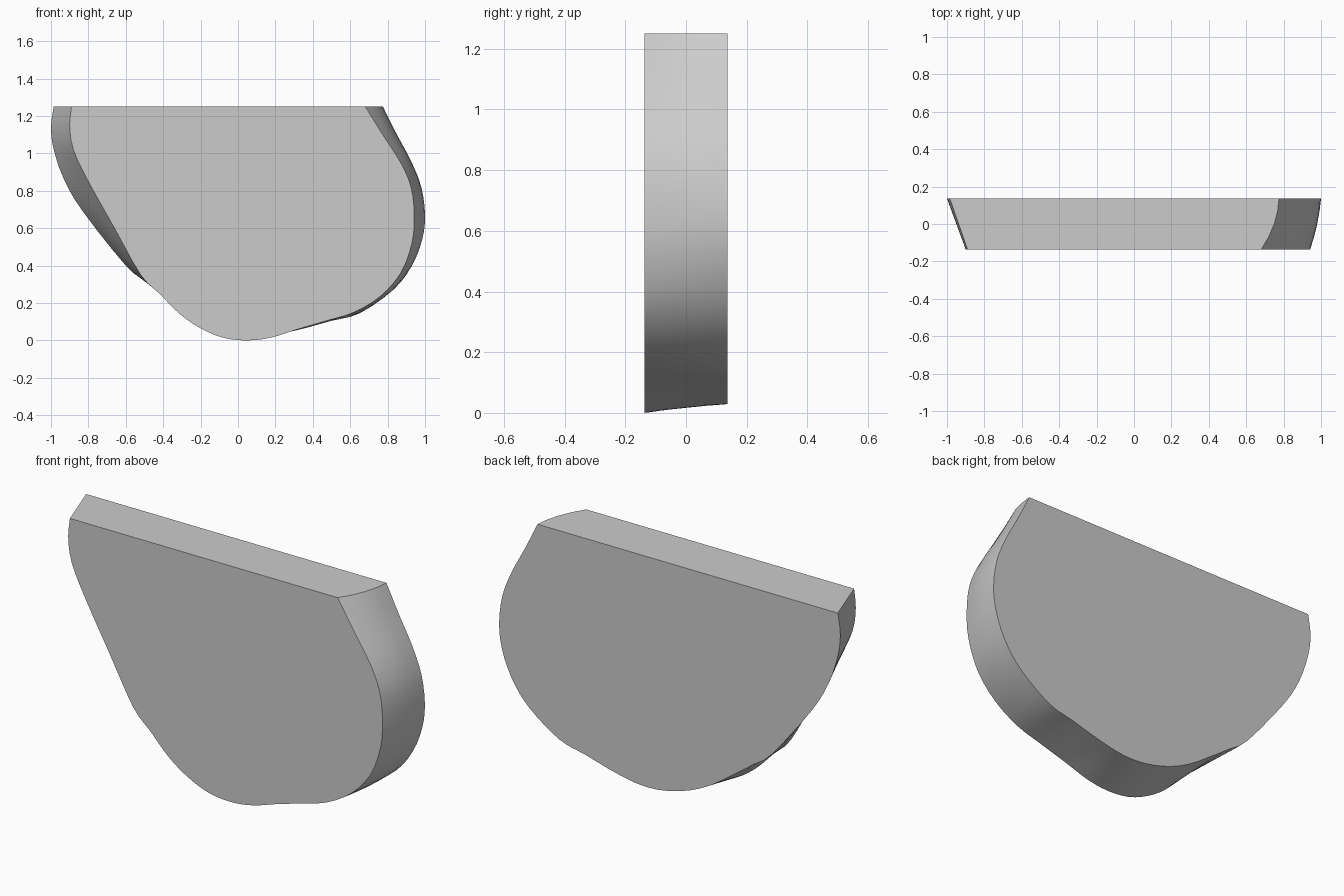
import bpy, bmesh
from mathutils import Vector

if "Cube" in bpy.data.objects:
    bpy.data.objects.remove(bpy.data.objects["Cube"])

# Outlines (x, z) of the two flat faces, matched point for point, left top to right top
FRONT = [(-.89, 1.25), (-.90, 1.15), (-.88, 1.02), (-.80, .85), (-.66, .60), (-.52, .35),
         (-.42, .25), (-.31, .14), (-.20, .065), (-.08, .015), (.05, 0), (.18, .016),
         (.32, .06), (.48, .107), (.62, .15), (.76, .235), (.87, .36), (.93, .52),
         (.942, .67), (.925, .82), (.87, .95), (.78, 1.09), (.68, 1.25)]
BACK = [(-.985, 1.25), (-1, 1.14), (-.985, 1.02), (-.93, .86), (-.83, .69), (-.60, .40),
        (-.49, .315), (-.38, .235), (-.25, .145), (-.12, .08), (.03, .038), (.17, .03),
        (.32, .056), (.50, .105), (.65, .145), (.83, .27), (.93, .40), (.985, .54),
        (1, .67), (.98, .82), (.925, .96), (.85, 1.10), (.775, 1.25)]
Y0, Y1, STEPS = -.136, .136, 4


def smooth(pts, n=3):
    """Catmull-Rom curve through the points."""
    p = [Vector(q) for q in pts]
    p = [2 * p[0] - p[1]] + p + [2 * p[-1] - p[-2]]
    out = []
    for a, b, c, d in zip(p, p[1:], p[2:], p[3:]):
        for i in range(n):
            t = i / n
            out.append(.5 * (2 * b + (c - a) * t + (2 * a - 5 * b + 4 * c - d) * t * t
                             + (3 * b - a - 3 * c + d) * t ** 3))
    return out + [p[-2]]


# Loft between the faces, with a slight bulge on the right flank
bm = bmesh.new()
rings = []
front, back = smooth(FRONT), smooth(BACK)
for k in range(STEPS + 1):
    t = k / STEPS
    ring = []
    for a, b in zip(front, back):
        q = a.lerp(b, t)
        if q.x > .6:
            q.x += 4 * t * (1 - t) * (.008 + .014 * max(0, (q.y - .65) / .6))
        ring.append(bm.verts.new((q.x, Y0 + (Y1 - Y0) * t, max(q.y, 0))))
    rings.append(ring)
for r, s in zip(rings, rings[1:]):
    for i in range(len(r) - 1):
        bm.faces.new((r[i], r[i + 1], s[i + 1], s[i]))

# Flat front, back and top
bm.faces.new(rings[0])
bm.faces.new(rings[-1])
bm.faces.new([r[0] for r in rings] + [r[-1] for r in reversed(rings)])
bmesh.ops.recalc_face_normals(bm, faces=bm.faces)

mesh = bpy.data.meshes.new("slanted_plate")
bm.to_mesh(mesh)
bm.free()
plate = bpy.data.objects.new("slanted_plate", mesh)
bpy.context.collection.objects.link(plate)
bpy.context.view_layer.objects.active = plate
plate.select_set(True)
bpy.ops.object.shade_smooth_by_angle()
